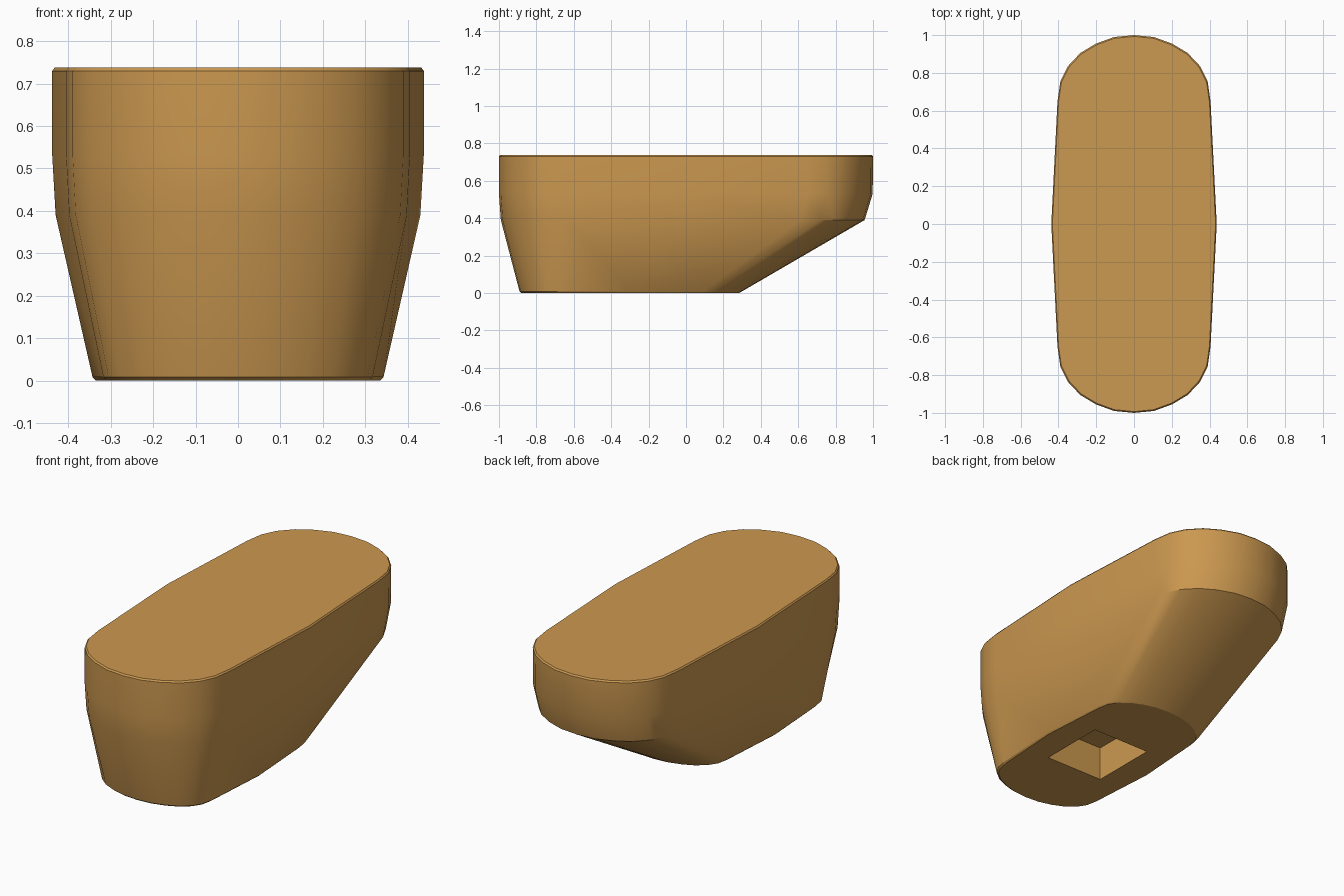
import bpy
import bmesh
import math

old = bpy.data.objects.get("Cube")
if old:
    bpy.data.objects.remove(old, do_unlink=True)

# One flat colour
tan = bpy.data.materials.new("warm_tan")
tan.use_nodes = True
colour = (0.60, 0.315, 0.08, 1)
tan.diffuse_color = colour
bsdf = tan.node_tree.nodes["Principled BSDF"]
bsdf.inputs["Base Color"].default_value = colour
bsdf.inputs["Roughness"].default_value = 0.7


def make_object(name, bm):
    bmesh.ops.recalc_face_normals(bm, faces=bm.faces[:])
    mesh = bpy.data.meshes.new(name)
    bm.to_mesh(mesh)
    bm.free()
    mesh.materials.append(tan)
    obj = bpy.data.objects.new(name, mesh)
    bpy.context.collection.objects.link(obj)
    return obj


# Quarter outline as fractions of half width and half length, mirrored to a full ring
quarter = [(0, 1), (0.24, 0.99), (0.46, 0.955), (0.65, 0.905),
           (0.80, 0.835), (0.89, 0.755), (0.925, 0.65), (1, 0)]
right_side = quarter + [(x, -y) for x, y in reversed(quarter[:-1])]
outline = right_side + [(-x, y) for x, y in reversed(right_side[1:-1])]

# Levels of the hull: height, half width, front end, back end
levels = [(0, 0.335, -0.88, 0.285),
          (0.008, 0.343, -0.89, 0.298),
          (0.39, 0.43, -0.99, 0.955),
          (0.53, 0.438, -1, 0.998),
          (0.73, 0.438, -1, 1),
          (0.738, 0.432, -0.993, 0.993)]

# Lofted body
bm = bmesh.new()
rings = []
for z, width, front, back in levels:
    middle, half = (front + back) / 2, (back - front) / 2
    rings.append([bm.verts.new((x * width, middle + y * half, z)) for x, y in outline])
for low, high in zip(rings, rings[1:]):
    for i in range(len(outline)):
        j = (i + 1) % len(outline)
        bm.faces.new((low[i], low[j], high[j], high[i]))
bm.faces.new(rings[0])
bm.faces.new(rings[-1])
body = make_object("body", bm)

# Rectangular socket cut into the underside
bm = bmesh.new()
bmesh.ops.create_cube(bm, size=1)
bmesh.ops.scale(bm, vec=(0.355, 0.38, 0.38), verts=bm.verts[:])
bmesh.ops.translate(bm, vec=(0, -0.297, 0), verts=bm.verts[:])
cutter = make_object("socket_cutter", bm)
cutter.hide_render = True

cut = body.modifiers.new("socket", 'BOOLEAN')
cut.operation = 'DIFFERENCE'
cut.solver = 'EXACT'
cut.object = cutter
bpy.ops.object.select_all(action='DESELECT')
body.select_set(True)
bpy.context.view_layer.objects.active = body
bpy.ops.object.modifier_apply(modifier=cut.name)
bpy.data.objects.remove(cutter, do_unlink=True)

# Soft flanks with crisp rims
bpy.ops.object.shade_smooth_by_angle(angle=math.radians(30))
